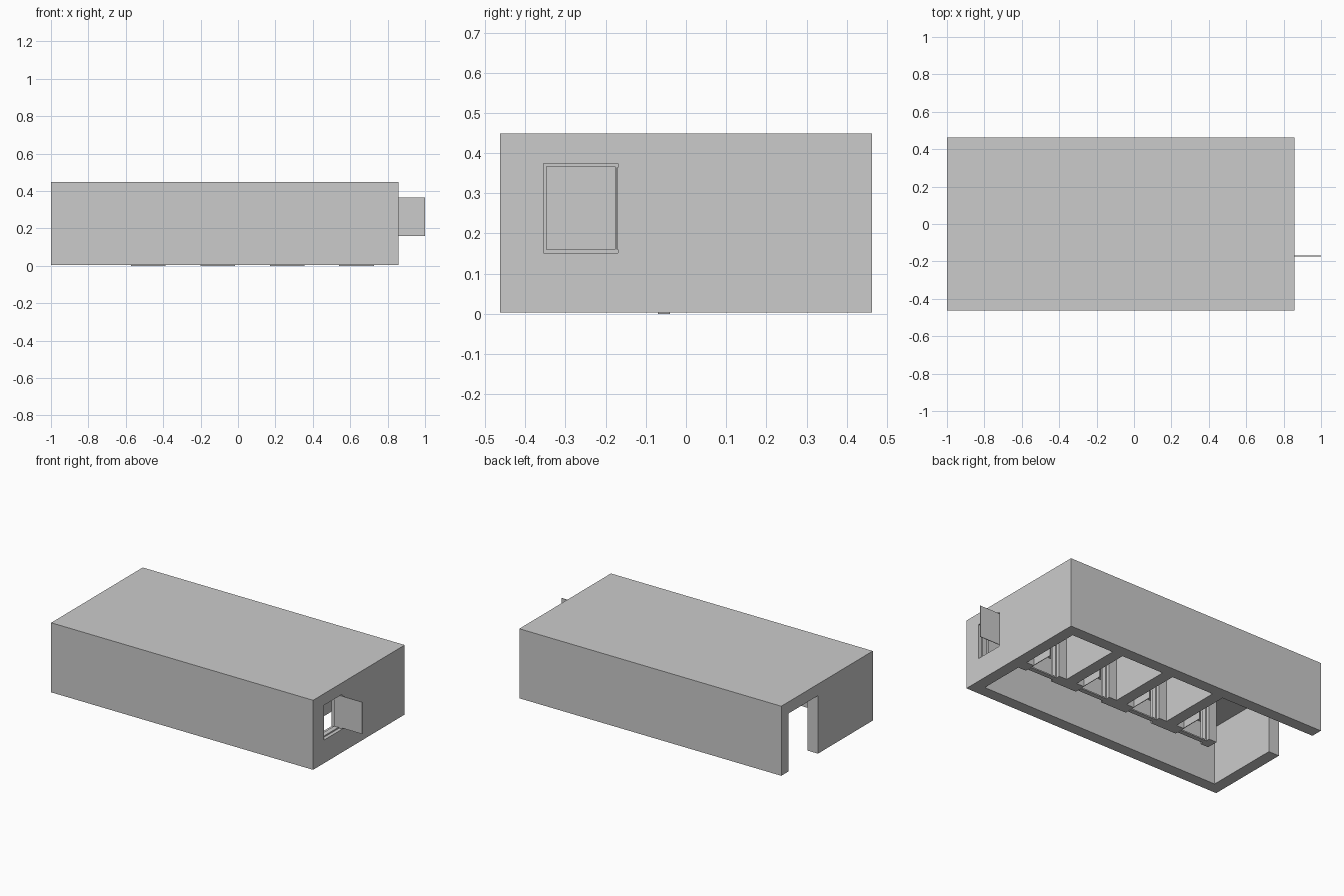
import bpy, bmesh

if "Cube" in bpy.data.objects:
    bpy.data.objects.remove(bpy.data.objects["Cube"])

T = 1.857 / 25          # wall thickness, the plan's module
Z0 = 0.003              # underside of the walls
X0, X1, Y0, Y1 = -1.0, 0.857, -0.4635, 0.4635
CEIL, TOP = Z0 + 5 * T, Z0 + 6 * T
CORR_Y0, CORR_Y1 = Y0 + T, Y0 + 5 * T     # long corridor
ROOM_Y0, ROOM_Y1 = Y0 + 6 * T, Y1 - T     # row of rooms
DOOR_W = 2.5 * T
WIN_Y0, WIN_Y1, WIN_Z0 = -0.355, -0.169, Z0 + 2 * T

# Empty spaces: (x0, x1, y0, y1, z0, z1)
room_x = [X1 - T - i * 5 * T for i in range(4)]           # right side of each room
end_x0, end_x1 = X0 + T, X0 + 5 * T
voids = [(end_x0, X1 - T, CORR_Y0, CORR_Y1, Z0, CEIL),    # corridor
         (end_x0, end_x1, CORR_Y0, ROOM_Y1, Z0, CEIL),    # corridor turn
         (X0, end_x0, ROOM_Y1 - 4 * T, ROOM_Y1, Z0, CEIL),  # entrance
         (X1 - T, X1, WIN_Y0, WIN_Y1, WIN_Z0, CEIL)]      # window
doors = []
for xr in room_x:
    voids.append((xr - 4 * T, xr, ROOM_Y0, ROOM_Y1, Z0, CEIL))
    d0 = xr - 2 * T - DOOR_W / 2
    doors.append((d0, d0 + DOOR_W))
    voids.append((d0, d0 + DOOR_W, CORR_Y1, ROOM_Y0, Z0, CEIL))


def finish(name, bm):
    bmesh.ops.remove_doubles(bm, verts=bm.verts, dist=1e-5)
    bmesh.ops.recalc_face_normals(bm, faces=bm.faces)
    me = bpy.data.meshes.new(name)
    bm.to_mesh(me)
    bm.free()
    ob = bpy.data.objects.new(name, me)
    bpy.context.collection.objects.link(ob)
    return ob


def add_box(bm, x0, x1, y0, y1, z0, z1):
    r = bmesh.ops.create_cube(bm, size=1)
    bmesh.ops.scale(bm, vec=(x1 - x0, y1 - y0, z1 - z0), verts=r["verts"])
    bmesh.ops.translate(bm, vec=((x0 + x1) / 2, (y0 + y1) / 2, (z0 + z1) / 2),
                        verts=r["verts"])


def breaks(lo, hi, axis):
    vals = sorted([lo, hi] + [v[axis * 2 + k] for v in voids for k in (0, 1)])
    out = [vals[0]]
    for v in vals:
        if v - out[-1] > 1e-4:
            out.append(v)
    return out


# Building shell: only the boundary between solid and empty plan cells is skinned
grid = [breaks(X0, X1, 0), breaks(Y0, Y1, 1), breaks(Z0, TOP, 2)]
size = [len(g) - 1 for g in grid]


def solid(c):
    if any(not 0 <= c[a] < size[a] for a in range(3)):
        return False
    m = [(grid[a][c[a]] + grid[a][c[a] + 1]) / 2 for a in range(3)]
    return not any(all(v[2 * a] < m[a] < v[2 * a + 1] for a in range(3)) for v in voids)


bm = bmesh.new()
for i in range(size[0]):
    for j in range(size[1]):
        for k in range(size[2]):
            c = (i, j, k)
            if not solid(c):
                continue
            for a in range(3):
                for s in (0, 1):
                    n = list(c)
                    n[a] += 2 * s - 1
                    if solid(n):
                        continue
                    b, d = (a + 1) % 3, (a + 2) % 3
                    quad = []
                    for p, q in ((0, 0), (1, 0), (1, 1), (0, 1)):
                        idx = list(c)
                        idx[a] += s
                        idx[b] += p
                        idx[d] += q
                        quad.append(bm.verts.new([grid[e][idx[e]] for e in range(3)]))
                    bm.faces.new(quad if s else quad[::-1])
finish("building_shell", bm)

F, D, L = 0.008, 0.015, 0.004   # frame width, half depth, leaf thickness


def frame(name, p0, p1, z0, z1, wall, along_x):
    bm = bmesh.new()
    for a0, a1, b0, b1 in ((p0, p0 + F, z0, z1), (p1 - F, p1, z0, z1),
                           (p0 + F, p1 - F, z0, z0 + F), (p0 + F, p1 - F, z1 - F, z1)):
        if along_x:
            add_box(bm, a0, a1, wall - D, wall + D, b0, b1)
        else:
            add_box(bm, wall - D, wall + D, a0, a1, b0, b1)
    finish(name, bm)


# Window frame and its shutter, swung open outward
frame("window_frame", WIN_Y0, WIN_Y1, WIN_Z0, CEIL, X1 - T / 2, False)
bm = bmesh.new()
add_box(bm, 0.825, 1.0, WIN_Y1, WIN_Y1 + L, 0.16, 0.364)
bmesh.ops.translate(bm, vec=(0, -L, 0), verts=bm.verts)
finish("window_shutter", bm)

# Room door frames and leaves, swung into the rooms
wall_y = (CORR_Y1 + ROOM_Y0) / 2
for n, (d0, d1) in enumerate(doors, 1):
    frame(f"door_frame_{n}", d0, d1, 0.0, CEIL, wall_y, True)
    bm = bmesh.new()
    add_box(bm, d1 - L, d1, wall_y + D, wall_y + 0.175, F, CEIL - F)
    finish(f"door_leaf_{n}", bm)
